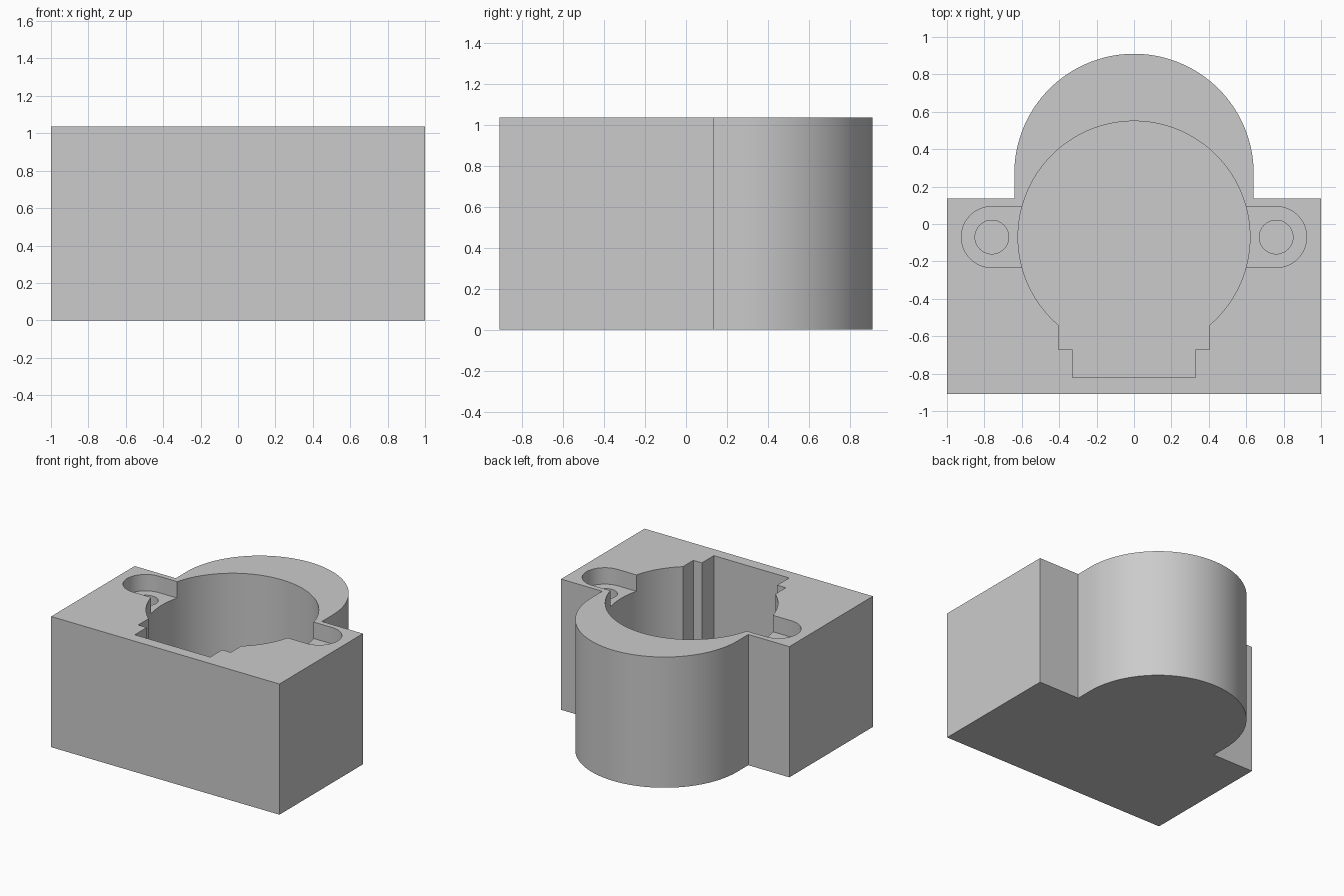
import bpy
from math import sin, cos, radians, asin, degrees

cube = bpy.data.objects.get("Cube")
if cube:
    bpy.data.objects.remove(cube, do_unlink=True)

HEIGHT = 1.035
FLOOR = 0.1        # thickness under the main pocket
EAR_DEPTH = 0.13   # recess for the mounting ears
HOLE_DEPTH = 0.5   # screw holes

grey = bpy.data.materials.new("light grey")
grey.use_nodes = True
colour = (0.6, 0.6, 0.6, 1)
grey.diffuse_color = colour
grey.node_tree.nodes["Principled BSDF"].inputs["Base Color"].default_value = colour


def arc(cx, cy, r, start, end, steps):
    """Points on an arc, angles in degrees."""
    angles = [radians(start + (end - start) * i / steps) for i in range(steps + 1)]
    return [(cx + r * cos(a), cy + r * sin(a)) for a in angles]


def prism(name, outline, z0, z1):
    """Upright solid from a counter-clockwise outline."""
    n = len(outline)
    verts = [(x, y, z) for z in (z0, z1) for x, y in outline]
    faces = [tuple(reversed(range(n))), tuple(range(n, 2 * n))]
    faces += [(i, (i + 1) % n, n + (i + 1) % n, n + i) for i in range(n)]
    mesh = bpy.data.meshes.new(name)
    mesh.from_pydata(verts, [], faces)
    mesh.materials.append(grey)
    obj = bpy.data.objects.new(name, mesh)
    bpy.context.collection.objects.link(obj)
    return obj


def cut(target, cutter):
    """Subtract the cutter and discard it."""
    cutter.hide_render = True
    mod = target.modifiers.new("cut", 'BOOLEAN')
    mod.operation = 'DIFFERENCE'
    mod.solver = 'EXACT'
    mod.object = cutter
    bpy.ops.object.select_all(action='DESELECT')
    bpy.context.view_layer.objects.active = target
    target.select_set(True)
    bpy.ops.object.modifier_apply(modifier=mod.name)
    bpy.data.objects.remove(cutter, do_unlink=True)


# Housing: rectangular block with a rounded back
outline = [(-1, -0.91), (1, -0.91), (1, 0.135), (0.64, 0.135)]
outline += arc(0, 0.27, 0.64, 0, 180, 64)
outline += [(-0.64, 0.135), (-1, 0.135)]
housing = prism("housing", outline, 0, HEIGHT)

# Main pocket: round bore with a stepped front bay
CY, R, BAY = -0.07, 0.62, 0.405
lower = degrees(asin((R * R - BAY * BAY) ** 0.5 / R))
pocket = [(-0.33, -0.82), (0.33, -0.82), (0.33, -0.67), (BAY, -0.67)]
pocket += arc(0, CY, R, -lower, 180 + lower, 96)
pocket += [(-BAY, -0.67), (-0.33, -0.67)]
cut(housing, prism("pocket_cutter", pocket, FLOOR, HEIGHT + 0.2))

# Ear recesses and screw holes on both sides
for side in (1, -1):
    turn = 0 if side == 1 else 180
    ear = arc(side * 0.76, CY, 0.163, turn - 90, turn + 90, 32)
    ear += [(side * 0.4, CY + side * 0.163), (side * 0.4, CY - side * 0.163)]
    cut(housing, prism("ear_cutter", ear, HEIGHT - EAR_DEPTH, HEIGHT + 0.2))
    hole = arc(side * 0.76, CY, 0.09, 0, 360, 40)[:-1]
    cut(housing, prism("hole_cutter", hole, HEIGHT - HOLE_DEPTH, HEIGHT + 0.3))

bpy.ops.object.shade_smooth_by_angle(angle=radians(30))
